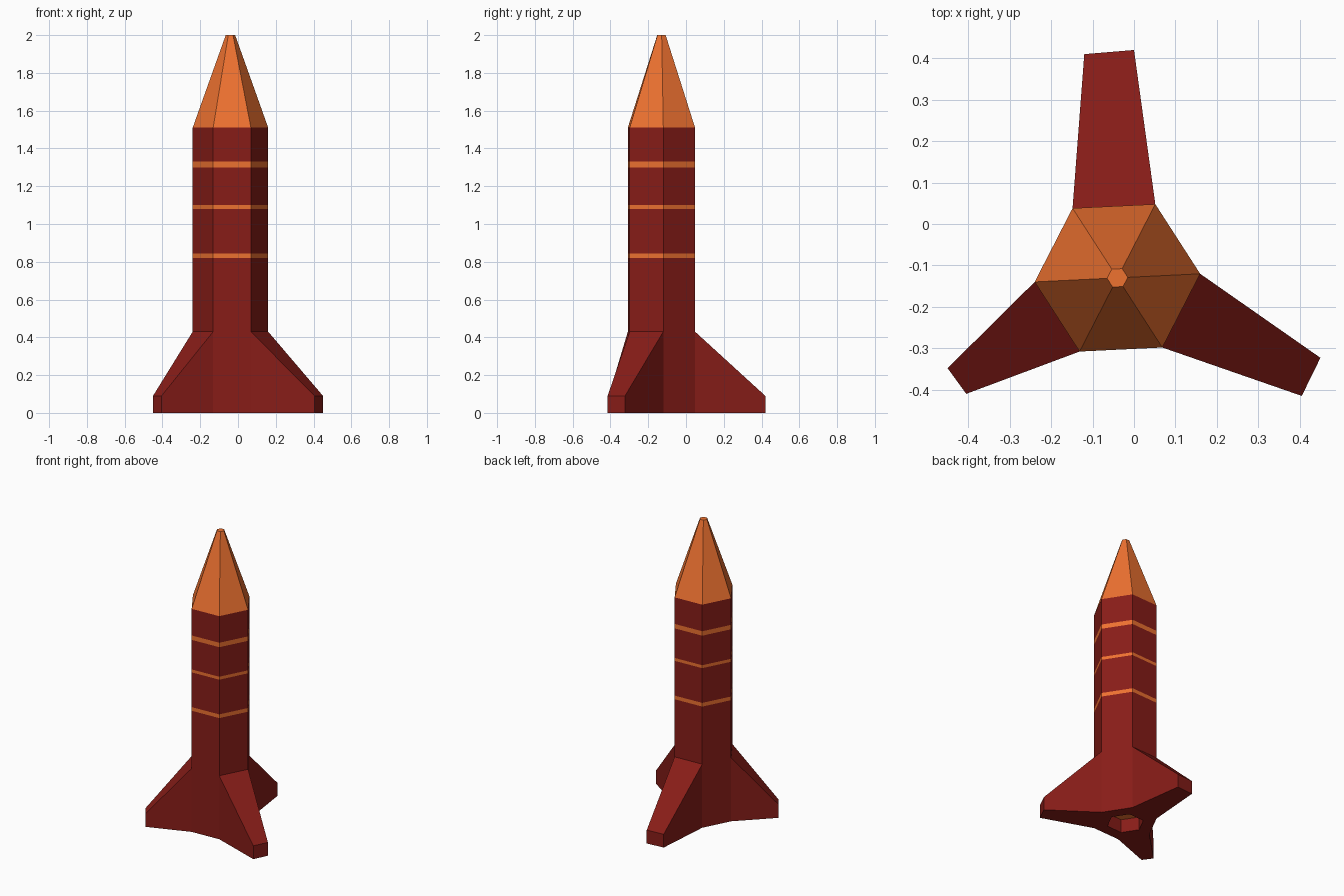
import bpy
import bmesh
from math import cos, sin, radians

if "Cube" in bpy.data.objects:
    bpy.data.objects.remove(bpy.data.objects["Cube"])

CX, CY, R, TURN = -0.04, -0.13, 0.2, 2.8
FIN_TOP, FIN_TIP = 0.43, 0.09


def material(name, color):
    m = bpy.data.materials.new(name)
    m.diffuse_color = color
    m.use_nodes = True
    m.node_tree.nodes["Principled BSDF"].inputs["Base Color"].default_value = m.diffuse_color
    return m


RED = material("dark_red", (0.245, 0.012, 0.009, 1))
ORANGE = material("orange", (0.86, 0.168, 0.03, 1))


def corner(i, r=R):
    a = radians(TURN + 60 * i)
    return CX + r * cos(a), CY + r * sin(a)


def finish(bm, name):
    me = bpy.data.meshes.new(name)
    bm.to_mesh(me)
    bm.free()
    me.materials.append(RED)
    me.materials.append(ORANGE)
    ob = bpy.data.objects.new(name, me)
    bpy.context.collection.objects.link(ob)
    return ob


def loft(name, profile, skip=(), cap_start=False, cap_end=False):
    """Hexagonal loft; profile rows are (radius, z, material of the band above)."""
    bm = bmesh.new()
    rings = [[bm.verts.new((*corner(i, r), z)) for i in range(6)] for r, z, _ in profile]
    for k in range(len(rings) - 1):
        a, b = rings[k], rings[k + 1]
        for i in range(6):
            if (k, i) not in skip:
                j = (i + 1) % 6
                bm.faces.new((a[i], a[j], b[j], b[i])).material_index = profile[k][2]
    if cap_start:
        bm.faces.new(rings[0][::-1]).material_index = 1
    if cap_end:
        bm.faces.new(rings[-1]).material_index = 1
    return finish(bm, name)


# Fuselage: engine recess, underside, then the wall with three flush stripes.
# The lower wall is left open where the fins grow out of it.
wall = [(R, 0, 0), (R, FIN_TOP, 0)]
for low, high in ((0.82, 0.845), (1.08, 1.10), (1.30, 1.33)):
    wall += [(R, low, 1), (R, high, 0)]
loft("fuselage", [(0.115, 0.09, 0), (0.115, 0, 0)] + wall + [(R, 1.51, 0)],
     skip={(2, 1), (2, 3), (2, 5)}, cap_start=True)

# Nose cone
loft("nose_cone", [(R, 1.51, 1), (0.025, 2.0, 1)], cap_end=True)

# Fins: each spreads from one hexagon side to its own outer edge
fins = {
    "rear_fin": (1, (0.0, 0.42), (-0.12, 0.41)),
    "left_fin": (3, (-0.45, -0.348), (-0.405, -0.41)),
    "right_fin": (5, (0.405, -0.415), (0.45, -0.323)),
}
for name, (side, tip_a, tip_b) in fins.items():
    bm = bmesh.new()
    plan = [corner(side), tip_a, tip_b, corner(side + 1)]
    heights = [FIN_TOP, FIN_TIP, FIN_TIP, FIN_TOP]
    low = [bm.verts.new((*p, 0)) for p in plan]
    top = [bm.verts.new((*p, h)) for p, h in zip(plan, heights)]
    bm.faces.new(low[::-1])
    bm.faces.new(top)
    for i in range(3):
        bm.faces.new((low[i], low[i + 1], top[i + 1], top[i]))
    finish(bm, name)
